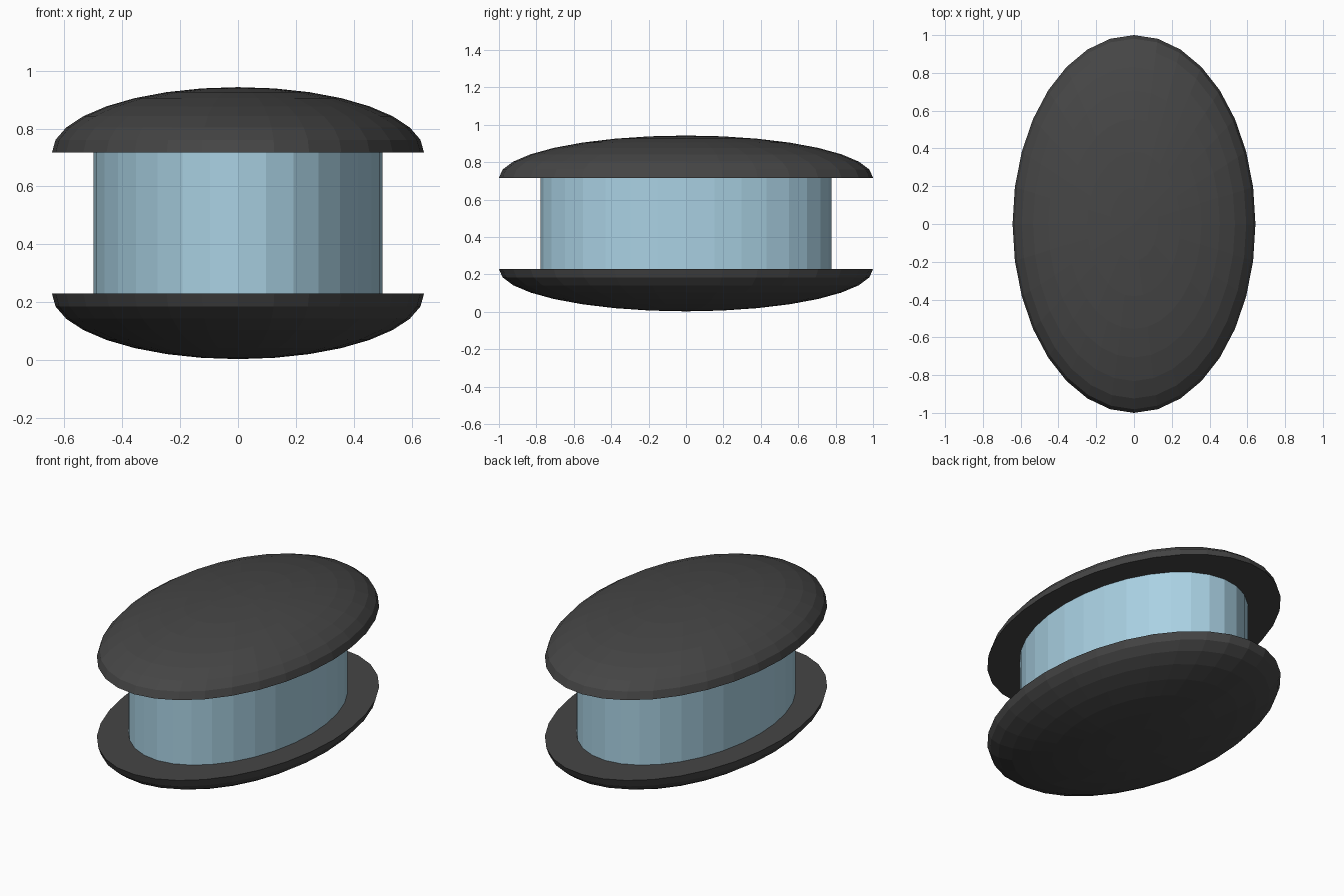
import bpy, bmesh, math

if "Cube" in bpy.data.objects:
    bpy.data.objects.remove(bpy.data.objects["Cube"])

RX, RY = 0.643, 1.0          # cap half-widths
LOW, HIGH, DOME = 0.229, 0.717, 0.226
SIDES = 32


def material(name, rgb):
    m = bpy.data.materials.new(name)
    m.diffuse_color = (*rgb, 1)
    m.use_nodes = True
    m.node_tree.nodes["Principled BSDF"].inputs["Base Color"].default_value = m.diffuse_color
    return m


def lathe(name, profile, mat):
    """Spin (scale, z) rings around z as ellipses; scale 0 makes a pole."""
    bm = bmesh.new()
    rings = []
    for s, z in profile:
        n = SIDES if s > 1e-6 else 1
        rings.append([bm.verts.new((RX * s * math.cos(2 * math.pi * i / SIDES),
                                    RY * s * math.sin(2 * math.pi * i / SIDES), z))
                      for i in range(n)])
    for a, b in zip(rings, rings[1:]):
        for i in range(SIDES):
            j = (i + 1) % SIDES
            quad = [a[i % len(a)], a[j % len(a)], b[j % len(b)], b[i % len(b)]]
            bm.faces.new(list(dict.fromkeys(quad)))
    for ring in (rings[0], rings[-1]):
        if len(ring) > 1:
            bm.faces.new(ring)
    bmesh.ops.recalc_face_normals(bm, faces=bm.faces)
    me = bpy.data.meshes.new(name)
    bm.to_mesh(me)
    bm.free()
    me.materials.append(mat)
    ob = bpy.data.objects.new(name, me)
    bpy.context.collection.objects.link(ob)
    return ob


dark = material("dark_rubber", (0.06, 0.06, 0.06))
blue = material("pale_blue", (0.40, 0.64, 0.77))

# Half-ellipsoid caps, flat sides facing each other
for name, z, d in (("bottom_cap", LOW, -1), ("top_cap", HIGH, 1)):
    arc = [k * math.pi / 16 for k in range(9)]
    lathe(name, [(math.cos(t) if k < 8 else 0, z + d * DOME * math.sin(t))
                 for k, t in enumerate(arc)], dark)

# Oval core between the caps
lathe("core", [(0.777, LOW - 0.01), (0.777, HIGH + 0.01)], blue)
